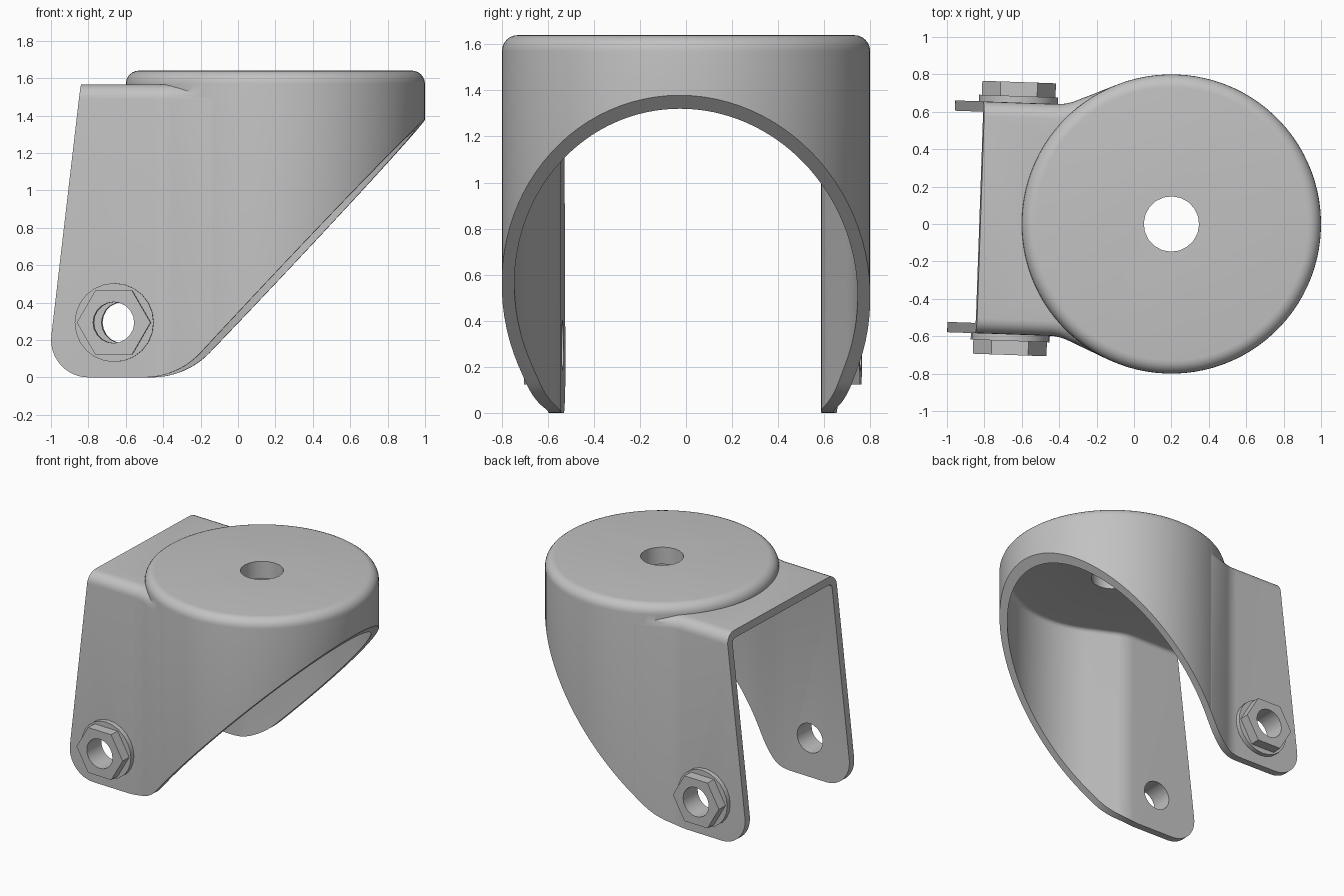
import bpy, bmesh
from math import pi, sin, cos, tan, radians
from mathutils import Vector, Matrix

if "Cube" in bpy.data.objects:
    bpy.data.objects.remove(bpy.data.objects["Cube"])

steel = bpy.data.materials.new("grey steel")
steel.use_nodes = True
GREY = (0.54, 0.54, 0.54, 1)
steel.diffuse_color = GREY
steel.node_tree.nodes["Principled BSDF"].inputs["Base Color"].default_value = GREY

R, HALF, FILLET, WALL = 0.8, 0.62, 0.25, 0.055   # drum, leg offset, blend, sheet
MEET = 1.982                                     # angle where the legs leave the drum
TOP, BRIDGE = 1.64, 1.567
AXLE = (-0.84, 0.293)


def loft(name, rings):
    """Closed solid through a stack of equal-length rings."""
    bm = bmesh.new()
    loops = [[bm.verts.new(p) for p in ring] for ring in rings]
    n = len(loops[0])
    for a, b in zip(loops, loops[1:]):
        for i in range(n):
            j = (i + 1) % n
            bm.faces.new((a[i], a[j], b[j], b[i]))
    bm.faces.new(loops[0][::-1])
    bm.faces.new(loops[-1])
    bmesh.ops.recalc_face_normals(bm, faces=bm.faces)
    mesh = bpy.data.meshes.new(name)
    bm.to_mesh(mesh)
    bm.free()
    mesh.materials.append(steel)
    obj = bpy.data.objects.new(name, mesh)
    bpy.context.collection.objects.link(obj)
    return obj


def circle(r, z, n=96):
    return [(r * cos(2 * pi * i / n), r * sin(2 * pi * i / n), z) for i in range(n)]


def axle_ring(r, y, n):
    return [(AXLE[0] + a, y, AXLE[1] + b) for a, b, _ in circle(r, 0, n)]


def plan(inset, z, back, dip=0):
    """Drum outline running tangentially into two parallel legs; dip sinks the drum arc."""
    r, w, f = R - inset, HALF - inset, FILLET + inset
    cv = w + f
    cu = (r + f - cv * sin(MEET)) / cos(MEET)
    half = [((r - dip) * cos(MEET * i / 40), (r - dip) * sin(MEET * i / 40)) for i in range(40)]
    half.append((r * cos(MEET), r * sin(MEET)))
    start = MEET - pi
    for i in range(9):
        a = start + (-pi / 2 - start) * i / 8
        half.append((cu + f * cos(a), cv + f * sin(a)))
    half.append((back, w))
    return [(u, v, z) for u, v in half] + [(u, -v, z) for u, v in half[:0:-1]]


def rounded_top(ring, z0, z1, r, steps=6):
    """Rings rising from z0 to z1 with a rounded upper rim."""
    angles = [pi / 2 * i / steps for i in range(steps + 1)]
    return [ring(0, z0)] + [ring(r * (1 - cos(a)), z1 - r + r * sin(a)) for a in angles]


def round_corners(corners, steps=12):
    pts = []
    for i, (u, z, r) in enumerate(corners):
        p = Vector((u, z))
        if r == 0:
            pts.append(p)
            continue
        a = (Vector(corners[i - 1][:2]) - p).normalized()
        b = (Vector(corners[(i + 1) % len(corners)][:2]) - p).normalized()
        half = a.angle(b) / 2
        centre = p + (a + b).normalized() * r / sin(half)
        s = p + a * r / tan(half) - centre
        e = p + b * r / tan(half) - centre
        sweep = s.angle(e)
        for k in range(steps + 1):
            t = k / steps
            pts.append(centre + (s * sin((1 - t) * sweep) + e * sin(t * sweep)) / sin(sweep))
    return pts


def combine(target, tool, operation, keep=False):
    mod = target.modifiers.new("combine", 'BOOLEAN')
    mod.operation, mod.object, mod.solver = operation, tool, 'EXACT'
    bpy.context.view_layer.objects.active = target
    bpy.ops.object.modifier_apply(modifier=mod.name)
    if not keep:
        bpy.data.objects.remove(tool)


# Outer body: bridge with legs, joined to the taller drum
fork = loft("fork_body", rounded_top(lambda d, z: plan(d, z, -1.5, 0.02), -0.1, BRIDGE, 0.08))
drum = loft("drum", rounded_top(lambda d, z: circle(R - d, z), -0.2, TOP, 0.07))
combine(fork, drum, 'UNION')

# Hollow interior with one flat ceiling
hollow = loft("hollow", rounded_top(lambda d, z: plan(WALL + d, z, -1.7),
                                    -0.3, BRIDGE - WALL, 0.03, 4))
combine(fork, hollow, 'DIFFERENCE')

# Sloped underside, raked rear edge and rounded leg ends
side_shape = round_corners([(-1.203, 0, 0.2), (-0.5, 0, 0.42), (1.1, 1.697, 0),
                            (1.1, 2, 0), (-0.97, 2, 0)])
side = loft("side_shape", [[(p.x, y, p.y) for p in side_shape] for y in (-1, 1)])
combine(fork, side, 'INTERSECT')

# Stem hole
combine(fork, loft("stem_hole", [circle(0.148, z, 20) for z in (1.3, 1.9)]), 'DIFFERENCE')

# Axle bore through legs and nuts
bore = loft("axle_bore", [axle_ring(0.11, y, 20) for y in (-1, 1)])
parts = [fork]
for label, s in (("front", -1), ("back", 1)):
    flange = loft(label + "_nut_flange", [axle_ring(0.211, s * y, 24) for y in (HALF - 0.005, 0.655)])
    nut = loft(label + "_hex_nut", [axle_ring(0.197, s * y, 6) for y in (0.65, 0.73)])
    parts += [flange, nut]
for part in parts:
    combine(part, bore, 'DIFFERENCE', keep=True)
bpy.data.objects.remove(bore)

# Place with the fork swivelled slightly about its stem
place = Matrix.Translation((0.2, 0, 0)) @ Matrix.Rotation(radians(-2), 4, 'Z')
for part in parts:
    part.data.transform(place)
    bpy.ops.object.select_all(action='DESELECT')
    part.select_set(True)
    bpy.context.view_layer.objects.active = part
    bpy.ops.object.shade_smooth_by_angle(angle=radians(30))
